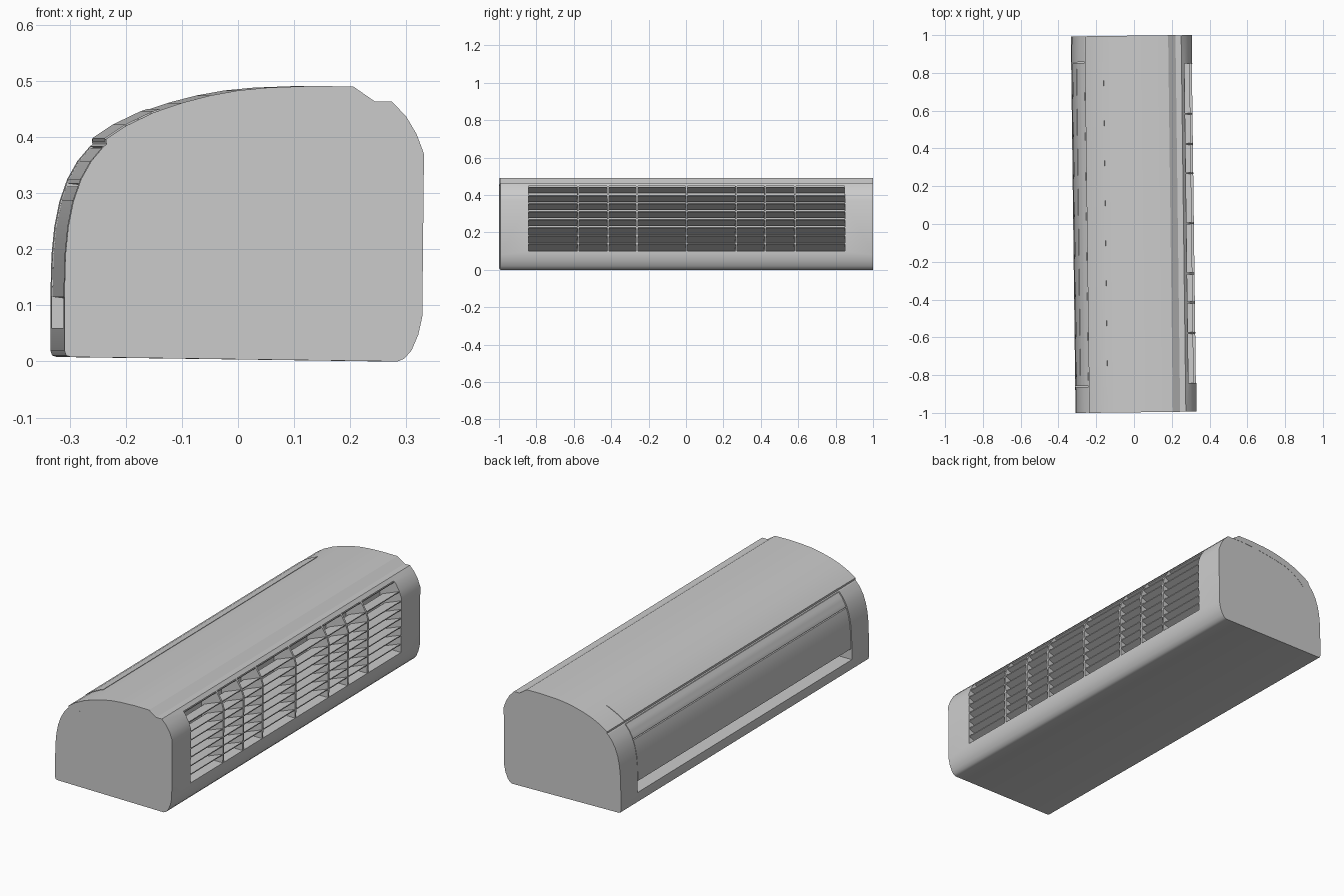
import bpy, bmesh
from mathutils import Matrix, Vector

if "Cube" in bpy.data.objects:
    bpy.data.objects.remove(bpy.data.objects["Cube"])

TURN = Matrix.Rotation(0.0125, 4, 'Z')   # the unit sits very slightly turned
HALF = 0.996


def prism(name, pts, y0, y1, smooth=True):
    """Extrude an x-z outline from y0 to y1."""
    bm = bmesh.new()
    face = bm.faces.new([bm.verts.new((x, y0, z)) for x, z in pts])
    ext = bmesh.ops.extrude_face_region(bm, geom=[face])
    verts = [v for v in ext['geom'] if isinstance(v, bmesh.types.BMVert)]
    bmesh.ops.translate(bm, verts=verts, vec=Vector((0, y1 - y0, 0)))
    bmesh.ops.recalc_face_normals(bm, faces=bm.faces)
    bm.transform(TURN)
    mesh = bpy.data.meshes.new(name)
    bm.to_mesh(mesh)
    bm.free()
    ob = bpy.data.objects.new(name, mesh)
    bpy.context.collection.objects.link(ob)
    if smooth:
        select(ob)
        bpy.ops.object.shade_smooth_by_angle()
    return ob


def select(ob):
    bpy.ops.object.select_all(action='DESELECT')
    ob.select_set(True)
    bpy.context.view_layer.objects.active = ob


def cut(ob, cutter):
    mod = ob.modifiers.new('cut', 'BOOLEAN')
    mod.operation = 'DIFFERENCE'
    mod.solver = 'EXACT'
    mod.object = cutter
    select(ob)
    bpy.ops.object.modifier_apply(modifier=mod.name)
    bpy.data.objects.remove(cutter)


def at_height(curve, z):
    """x of a curve (listed bottom to top) at height z."""
    for (xa, za), (xb, zb) in zip(curve, curve[1:]):
        if za <= z <= zb:
            return xa + (xb - xa) * (z - za) / (zb - za)
    return curve[-1][0]


# Profile curves, bottom to top
left = [(-0.311, 0.008), (-0.319, 0.011), (-0.322, 0.02), (-0.322, 0.115),
        (-0.320, 0.19), (-0.315, 0.24), (-0.306, 0.285), (-0.292, 0.325),
        (-0.274, 0.357), (-0.252, 0.383)]
right = [(0.272, 0.0), (0.284, 0.005), (0.297, 0.02), (0.309, 0.048),
         (0.316, 0.08), (0.319, 0.37), (0.306, 0.405), (0.287, 0.437),
         (0.262, 0.463)]
seam = [(0.232, 0.463), (0.148, 0.463), (0.068, 0.457), (-0.012, 0.447),
        (-0.092, 0.433), (-0.14, 0.415), (-0.18, 0.39), (-0.212, 0.362)]
crown = [(-0.252, 0.383), (-0.247, 0.387), (-0.248, 0.396), (-0.212, 0.42),
         (-0.162, 0.444), (-0.112, 0.461), (-0.062, 0.474), (-0.012, 0.483),
         (0.04, 0.488), (0.118, 0.491), (0.193, 0.490)]

# Main housing with outlet opening on the left and grille recess on the right
body = prism('housing', right + seam + left[::-1], -HALF, HALF)
cut(body, prism('outlet_cutter', [(-0.4, 0.06), (-0.235, 0.06), (-0.235, 0.2),
                                  (-0.215, 0.358), (-0.252, 0.39), (-0.4, 0.39)],
                -0.86, 0.86, False))
cut(body, prism('grille_cutter', [(0.2, 0.10), (0.4, 0.10), (0.4, 0.447),
                                  (0.2, 0.447)], -0.845, 0.845, False))
select(body)
bpy.ops.object.shade_smooth_by_angle()

# Curved top cover
prism('top_cover', crown + seam, -HALF - 0.001, HALF + 0.001)


# Panels following the left profile over the outlet
def panel(name, z0, z1, n=8):
    zs = [z0 + (z1 - z0) * i / n for i in range(n + 1)]
    outer = [(at_height(left, z) + 0.002, z) for z in zs]
    inner = [(x + 0.03, z - 0.004) for x, z in outer[::-1]]
    prism(name, outer + inner, -0.855, 0.855)


panel('outlet_flap', 0.115, 0.312)
panel('upper_strip', 0.317, 0.380)

# Service hatch lying on the cover
hatch = [p for p in crown if -0.249 <= p[0] <= -0.15 and p[1] > 0.39] + [(-0.15, 0.448)]
prism('top_hatch', [(x - 0.001, z + 0.002) for x, z in hatch]
      + [(x, z - 0.004) for x, z in hatch[::-1]], -0.86, 0.86)

# Tilted grille slats
for i in range(8):
    z = 0.143 + 0.043 * i
    x = at_height(right, z) - 0.002
    prism(f'grille_slat_{i + 1}', [(x, z), (x - 0.09, z - 0.034),
                                   (x - 0.09, z - 0.039), (x, z - 0.005)],
          -0.845, 0.845, False)

# Upright grille dividers
edge = [(at_height(right, z) - 0.001, z)
        for z in (0.10, 0.37, 0.39, 0.405, 0.42, 0.437, 0.447)]
for i, y in enumerate((-0.58, -0.42, -0.265, 0.0, 0.265, 0.42, 0.58)):
    prism(f'grille_divider_{i + 1}', [(0.2, 0.10)] + edge + [(0.2, 0.447)],
          y - 0.005, y + 0.005, False)
